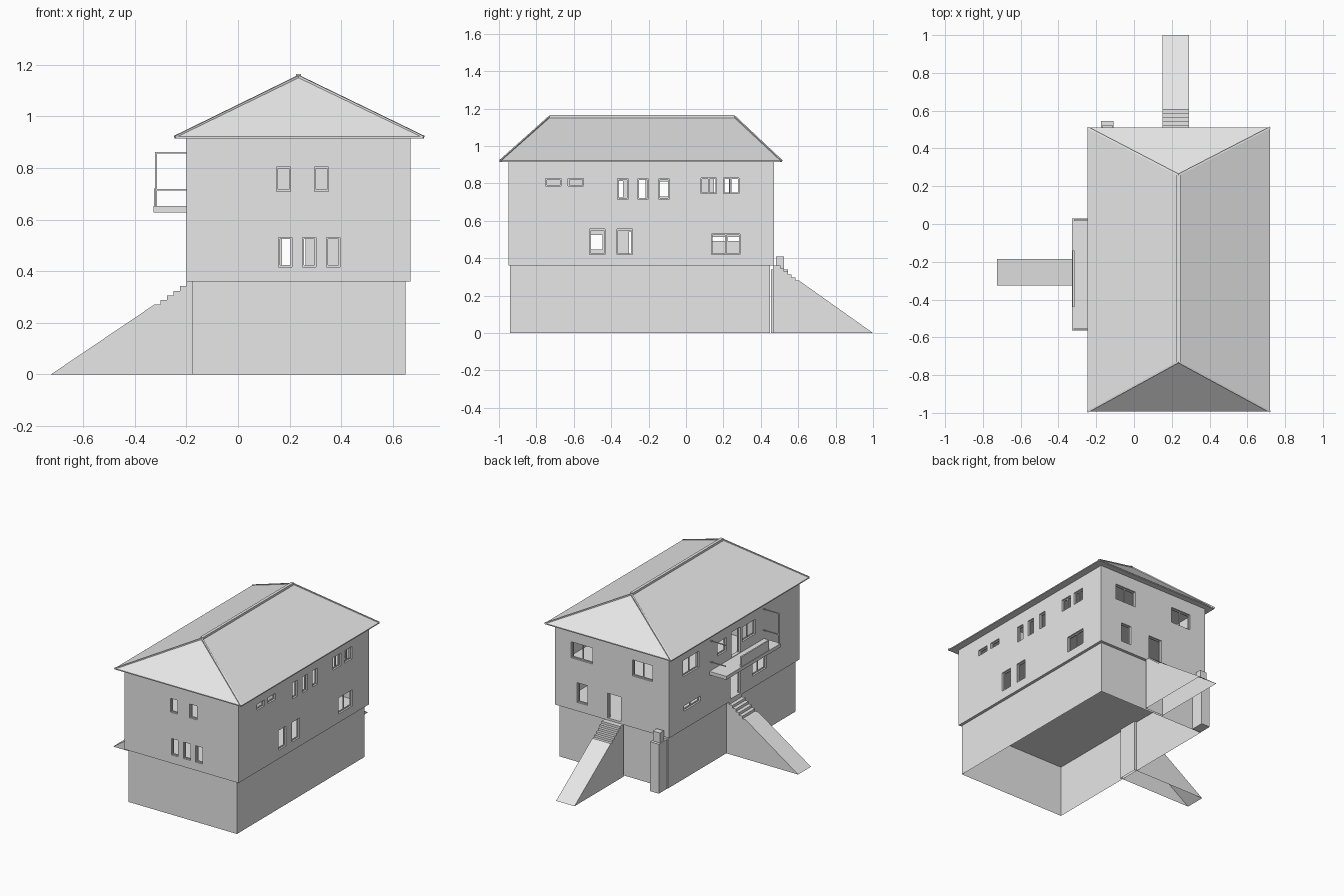
import bpy, bmesh
from mathutils import Vector

if "Cube" in bpy.data.objects:
    bpy.data.objects.remove(bpy.data.objects["Cube"])

grey = bpy.data.materials.new("plain_grey")
grey.use_nodes = True
grey.diffuse_color = (0.8, 0.8, 0.8, 1)
grey.node_tree.nodes["Principled BSDF"].inputs["Base Color"].default_value = (0.8, 0.8, 0.8, 1)


def finish(name, bm):
    bmesh.ops.recalc_face_normals(bm, faces=bm.faces)
    mesh = bpy.data.meshes.new(name)
    bm.to_mesh(mesh)
    bm.free()
    mesh.materials.append(grey)
    obj = bpy.data.objects.new(name, mesh)
    bpy.context.collection.objects.link(obj)
    return obj


def add_box(bm, lo, hi):
    lo, hi = Vector(lo), Vector(hi)
    verts = bmesh.ops.create_cube(bm, size=1)["verts"]
    for v in verts:
        v.co = Vector((v.co[i] * (hi[i] - lo[i]) + (lo[i] + hi[i]) / 2 for i in range(3)))
    return verts


def boxes(name, pairs):
    bm = bmesh.new()
    for lo, hi in pairs:
        add_box(bm, lo, hi)
    return finish(name, bm)


def cut(target, cutter):
    mod = target.modifiers.new("cut", "BOOLEAN")
    mod.operation, mod.object, mod.solver = "DIFFERENCE", cutter, "EXACT"
    bpy.context.view_layer.objects.active = target
    bpy.ops.object.modifier_apply(modifier=mod.name)
    bpy.data.objects.remove(cutter)


def bar(name, a, b, size):
    # square bar between two points
    a, b = Vector(a), Vector(b)
    bm = bmesh.new()
    verts = add_box(bm, (-size / 2, -size / 2, 0), (size / 2, size / 2, (b - a).length))
    turn = (b - a).to_track_quat("Z", "Y")
    for v in verts:
        v.co = turn @ v.co + a
    return finish(name, bm)


# House extents
X0, X1, Y0, Y1 = -0.20, 0.67, -0.95, 0.47
FLOOR, EAVE, WALL = 0.36, 0.92, 0.025

# Openings: side -> (start, end, bottom, top, number of panes)
openings = {
    "front": [(a, a + 0.054, 0.71, 0.805, 1) for a in (0.15, 0.297)]
             + [(a, a + 0.052, 0.417, 0.53, 1) for a in (0.157, 0.25, 0.343)],
    "left": [(a, a + 0.083, 0.785, 0.825, 1) for a in (-0.75, -0.63)]
            + [(a, a + 0.055, 0.715, 0.825, 1) for a in (-0.365, -0.257, -0.145)]
            + [(a, a + 0.083, 0.745, 0.83, 2) for a in (0.08, 0.20)]
            + [(a, a + 0.083, 0.42, 0.555, 1) for a in (-0.515, -0.37)]
            + [(0.135, 0.29, 0.42, 0.53, 2)],
    "back": [(0.383, 0.546, 0.715, 0.825, 2), (-0.075, 0.08, 0.715, 0.825, 2),
             (0.42, 0.50, 0.42, 0.555, 1), (0.165, 0.268, 0.375, 0.545, 0)],
    "right": [(0.145, 0.32, 0.725, 0.835, 2), (0.13, 0.31, 0.485, 0.52, 2),
              (-0.31, -0.20, 0.375, 0.55, 0), (-0.155, -0.06, 0.725, 0.815, 1),
              (-0.305, -0.21, 0.655, 0.83, 0), (-0.47, -0.33, 0.72, 0.82, 2),
              (-0.59, -0.44, 0.44, 0.53, 2)],
}


def on_side(side, a, b, low, high, d0, d1):
    # box on one wall, from depth d0 to d1 measured inward
    if side in ("front", "back"):
        ys = sorted((Y0 + d0, Y0 + d1) if side == "front" else (Y1 - d0, Y1 - d1))
        return (a, ys[0], low), (b, ys[1], high)
    xs = sorted((X0 + d0, X0 + d1) if side == "right" else (X1 - d0, X1 - d1))
    return (xs[0], a, low), (xs[1], b, high)


# Hollow two-storey walls with openings
walls = boxes("house_walls", [((X0, Y0, FLOOR), (X1, Y1, EAVE))])
cut(walls, boxes("room_cutter", [((X0 + WALL, Y0 + WALL, z0), (X1 - WALL, Y1 - WALL, z1))
                                 for z0, z1 in ((0.375, 0.63), (0.65, 0.905))]))
cut(walls, boxes("opening_cutter", [on_side(s, a, b, lo, hi, -0.02, WALL + 0.02)
                                    for s, items in openings.items()
                                    for a, b, lo, hi, _ in items]))
boxes("upper_partition", [((X0 + WALL, -0.51, 0.65), (X1 - WALL, -0.50, 0.905))])

# Window frames and mullions
frames = []
T = 0.006
for side, items in openings.items():
    for a, b, lo, hi, panes in items:
        parts = [(a, a + T, lo, hi), (b - T, b, lo, hi), (a, b, hi - T, hi)]
        if panes:
            parts.append((a, b, lo, lo + T))
        if panes == 2:
            mid = (a + b) / 2
            parts.append((mid - T / 2, mid + T / 2, lo, hi))
        frames += [on_side(side, *p, 0.012, 0.02) for p in parts]
boxes("window_frames", frames)

# Open-bottomed basement
bm = bmesh.new()
add_box(bm, (-0.178, -0.94, 0), (0.65, 0.45, FLOOR))
bmesh.ops.delete(bm, geom=[f for f in bm.faces if abs(f.normal.z) > 0.5], context="FACES")
finish("basement_walls", bm)

# Hip roof with ridge and hip caps
RX0, RX1, RY0, RY1 = -0.245, 0.72, -0.993, 0.51
ridge = [Vector((0.235, -0.73, 1.155)), Vector((0.235, 0.26, 1.155))]
corners = [(RX0, RY0), (RX1, RY0), (RX1, RY1), (RX0, RY1)]
bm = bmesh.new()
base = [bm.verts.new((x, y, 0.915)) for x, y in corners]
edge = [bm.verts.new((x, y, 0.922)) for x, y in corners]
r0, r1 = [bm.verts.new(p) for p in ridge]
bm.faces.new(base)
for i in range(4):
    j = (i + 1) % 4
    bm.faces.new((base[i], base[j], edge[j], edge[i]))
bm.faces.new((edge[0], edge[1], r0))
bm.faces.new((edge[2], edge[3], r1))
bm.faces.new((edge[1], edge[2], r1, r0))
bm.faces.new((edge[3], edge[0], r0, r1))
finish("hip_roof", bm)
bar("ridge_cap", ridge[0], ridge[1], 0.02)
for i, (x, y) in enumerate(corners):
    bar("hip_cap", (x, y, 0.92), ridge[0 if i < 2 else 1], 0.01)


# Stairs that run out into a ramp
def stair(name, start, step_end, tip, drop, place):
    steps = 5
    run, rise = (step_end - start) / steps, (FLOOR - drop) / steps
    profile = [(start - 0.04, 0), (start - 0.04, FLOOR), (start, FLOOR)]
    for i in range(steps):
        z = FLOOR - rise * (i + 1)
        profile += [(start + run * i, z), (start + run * (i + 1), z)]
    profile.append((tip, 0))
    bm = bmesh.new()
    sides = [[bm.verts.new(place(d, z, s)) for d, z in profile] for s in (0, 1)]
    for s in sides:
        bm.faces.new(s)
    for i in range(len(profile) - 1):
        bm.faces.new((sides[0][i], sides[0][i + 1], sides[1][i + 1], sides[1][i]))
    finish(name, bm)


stair("back_stair", 0.505, 0.605, 1.0, 0.28, lambda d, z, s: (0.15 + 0.14 * s, d, z))
stair("side_stair", 0.20, 0.325, 0.725, 0.27, lambda d, z, s: (-d, -0.325 + 0.14 * s, z))

# Balcony with short end rails and a centre panel
boxes("balcony_slab", [((-0.328, -0.565, 0.628), (X0, 0.03, 0.652))])
boxes("balcony_panel", [((-0.325, -0.44, 0.65), (-0.315, -0.14, 0.72))])
for y in (-0.555, 0.02):
    for z in (0.715, 0.86):
        bar("balcony_rail", (-0.318, y, z), (X0, y, z), 0.006)
bar("balcony_post", (-0.318, -0.555, 0.65), (-0.318, -0.555, 0.863), 0.006)

# Stepped pillar at the back corner
boxes("pillar", [((-0.175, 0.455, 0), (-0.108, 0.546, 0.34)),
                 ((-0.168, 0.482, 0.34), (-0.115, 0.525, 0.408))])
